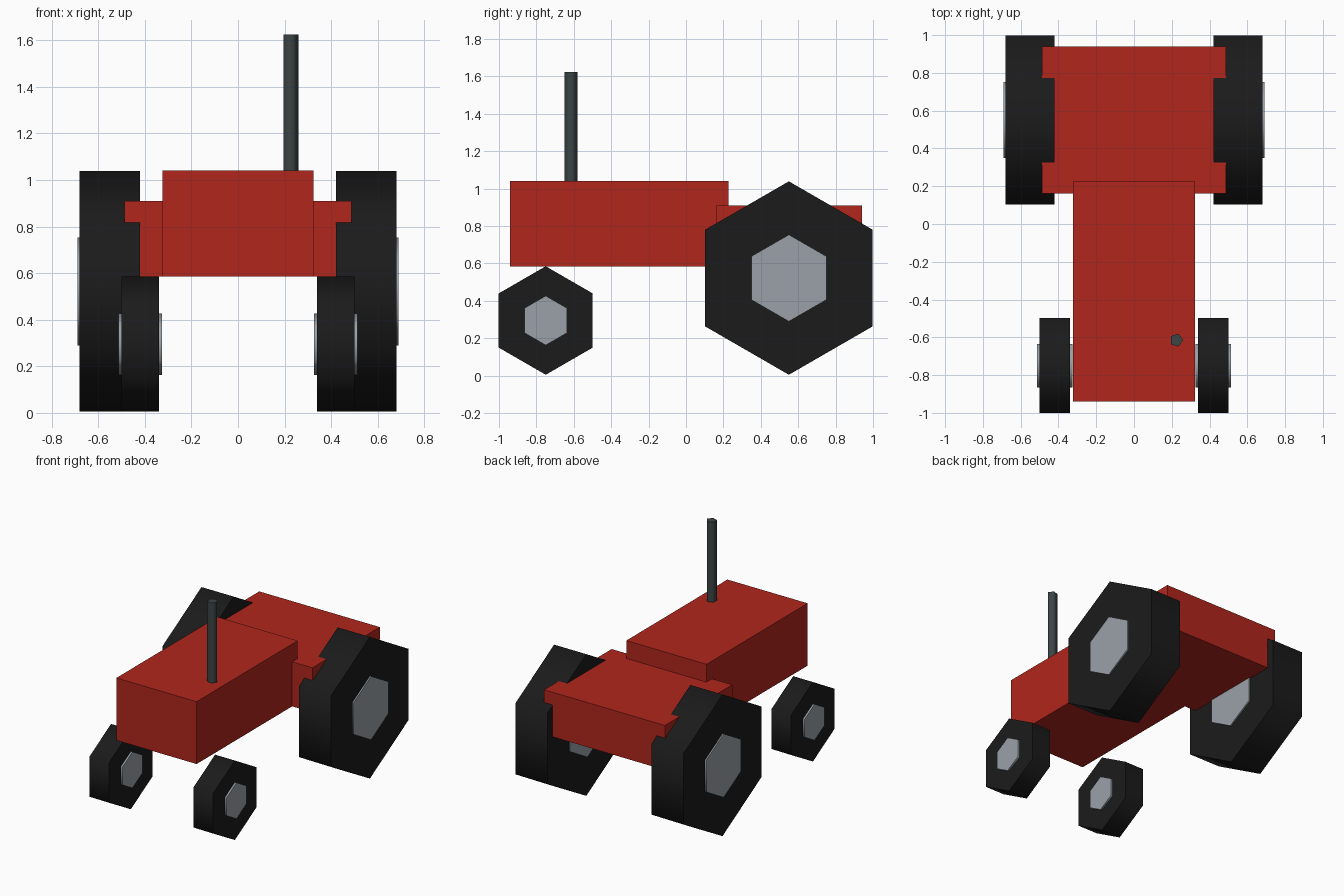
import bpy, bmesh
from math import pi, radians
from mathutils import Matrix

old = bpy.data.objects.get("Cube")
if old:
    bpy.data.objects.remove(old, do_unlink=True)


def material(name, rgb):
    m = bpy.data.materials.new(name)
    m.use_nodes = True
    m.diffuse_color = (*rgb, 1)
    m.node_tree.nodes["Principled BSDF"].inputs["Base Color"].default_value = (*rgb, 1)
    return m


RED = material("red paint", (0.44, 0.019, 0.012))
RUBBER = material("black rubber", (0.011, 0.011, 0.011))
STEEL = material("grey steel", (0.32, 0.355, 0.39))
PIPE = material("dark pipe metal", (0.045, 0.058, 0.058))


def add_object(name, bm, mat):
    bmesh.ops.recalc_face_normals(bm, faces=bm.faces)
    mesh = bpy.data.meshes.new(name)
    bm.to_mesh(mesh)
    bm.free()
    mesh.materials.append(mat)
    obj = bpy.data.objects.new(name, mesh)
    bpy.context.collection.objects.link(obj)
    return obj


def extrude_y(name, profile, y0, y1, mat):
    """Extrude a closed x-z outline along y."""
    bm = bmesh.new()
    face = bm.faces.new([bm.verts.new((x, y0, z)) for x, z in profile])
    grown = bmesh.ops.extrude_face_region(bm, geom=[face])["geom"]
    verts = [g for g in grown if isinstance(g, bmesh.types.BMVert)]
    bmesh.ops.translate(bm, verts=verts, vec=(0, y1 - y0, 0))
    return add_object(name, bm, mat)


def prism(name, sides, radius, depth, matrix, mat):
    """Few-sided cylinder, smooth around the side with sharp rims."""
    bm = bmesh.new()
    bmesh.ops.create_cone(bm, cap_ends=True, segments=sides, radius1=radius,
                          radius2=radius, depth=depth, matrix=matrix)
    mesh = add_object(name, bm, mat).data
    mesh.shade_smooth()
    mesh.set_sharp_from_angle(angle=radians(80))


def mirrored(half):
    """Complete an outline from its +x half, listed bottom to top."""
    return half + [(-x, z) for x, z in reversed(half)]


# Bonnet box and rear body with its overhanging mudguards
extrude_y("bonnet", mirrored([(0.324, 0.585), (0.324, 1.04)]), -0.94, 0.226, RED)
extrude_y("rear_body", mirrored([(0.42, 0.585), (0.42, 0.818), (0.487, 0.818), (0.487, 0.91)]),
          0.162, 0.94, RED)

# Exhaust stack, one corner towards +x
prism("exhaust_pipe", 5, 0.036, 0.725,
      Matrix.Translation((0.224, -0.615, 1.2625)) @ Matrix.Rotation(-pi / 2, 4, "Z"), PIPE)

# Hexagonal wheels, corner up, with hubs showing on both faces
WHEELS = [("rear", 0.55, 0.55, 0.522, 0.517, 0.26, 0.232, 0.28),
          ("front", 0.42, -0.75, 0.295, 0.29, 0.16, 0.132, 0.187)]
for end, x, y, z, radius, width, hub_radius, hub_width in WHEELS:
    for side, sign in (("left", 1), ("right", -1)):
        # Turn the axle to x with a corner of the hexagon straight up
        place = (Matrix.Translation((sign * x, y, z)) @ Matrix.Rotation(pi / 2, 4, "Y")
                 @ Matrix.Rotation(pi / 2, 4, "Z"))
        prism(f"{end}_{side}_tyre", 6, radius, width, place, RUBBER)
        prism(f"{end}_{side}_hub", 6, hub_radius, hub_width, place, STEEL)
